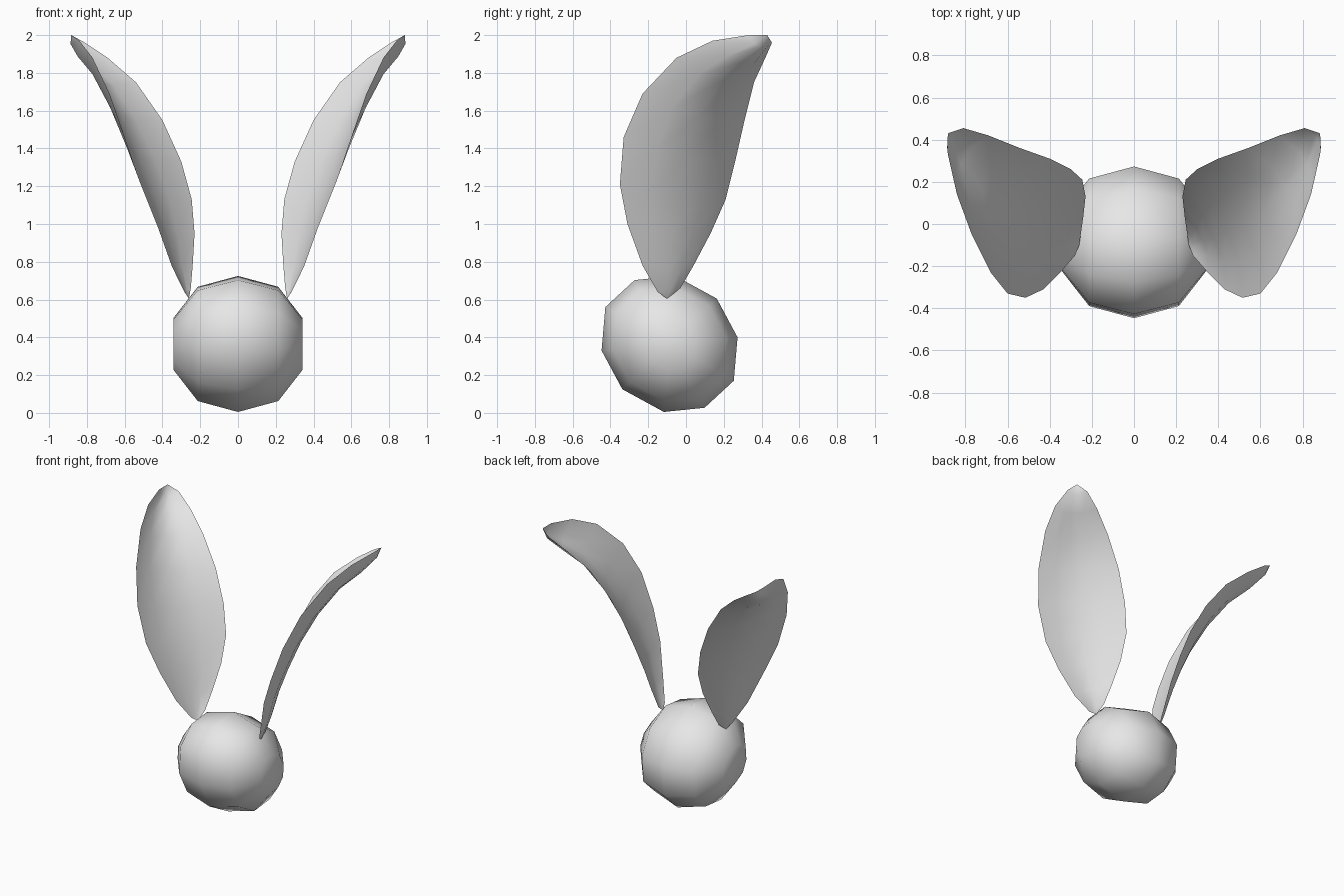
import bpy, bmesh
from mathutils import Vector

if "Cube" in bpy.data.objects:
    bpy.data.objects.remove(bpy.data.objects["Cube"], do_unlink=True)

# Single plain grey material
grey = bpy.data.materials.new("light_grey")
grey.use_nodes = True
grey.diffuse_color = (0.8, 0.8, 0.8, 1)
grey.node_tree.nodes["Principled BSDF"].inputs["Base Color"].default_value = (0.8, 0.8, 0.8, 1)


def finish(name, bm):
    """Turn a bmesh into a smooth-shaded grey object."""
    mesh = bpy.data.meshes.new(name)
    for f in bm.faces:
        f.smooth = True
    bm.to_mesh(mesh)
    bm.free()
    mesh.materials.append(grey)
    obj = bpy.data.objects.new(name, mesh)
    bpy.context.scene.collection.objects.link(obj)
    return obj


# Head: ten-sided side outline (half of it, the rest is point-symmetric),
# shrunk towards both sides into a coarse ball with small flat caps
HALF = [(0.25, 0.24), (0.03, 0.36), (-0.185, 0.338), (-0.34, 0.195), (-0.36, -0.035)]
OUTLINE = HALF + [(-y, -z) for y, z in HALF]
RINGS = [(-0.342, 0.38), (-0.213, 0.84), (0, 1), (0.213, 0.84), (0.342, 0.38)]
bm = bmesh.new()
rings = [[bm.verts.new((x, -0.087 + y * s, 0.365 + z * s)) for y, z in OUTLINE]
         for x, s in RINGS]
for r, t in zip(rings, rings[1:]):
    for k in range(10):
        j = (k + 1) % 10
        bm.faces.new((r[k], r[j], t[j], t[k]))
bm.faces.new(rings[0])
bm.faces.new(rings[-1])
bmesh.ops.recalc_face_normals(bm, faces=bm.faces[:])
finish("head", bm)

# Ear rims from base to tip: front edge, back edge, depth of the hollow
BASE, TIP = Vector((0.26, -0.10, 0.605)), Vector((0.883, 0.43, 2.0))
STATIONS = [
    ((0.28, -0.15, 0.64), (0.25, -0.03, 0.66), 0.015),
    ((0.35, -0.23, 0.78), (0.24, 0.04, 0.78), 0.035),
    ((0.43, -0.31, 1.00), (0.23, 0.13, 0.95), 0.055),
    ((0.515, -0.35, 1.21), (0.245, 0.21, 1.13), 0.07),
    ((0.60, -0.33, 1.46), (0.30, 0.26, 1.33), 0.085),
    ((0.68, -0.23, 1.69), (0.40, 0.31, 1.55), 0.095),
    ((0.77, -0.05, 1.88), (0.54, 0.36, 1.75), 0.095),
    ((0.84, 0.14, 1.97), (0.69, 0.42, 1.88), 0.09),
    ((0.883, 0.33, 2.00), (0.81, 0.455, 1.96), 0.05),
]
BULGE = (0, 0.85, 1, 0.85, 0)


def ear(name, side):
    bm = bmesh.new()
    flip = Vector((side, 1, 1))
    mids = [BASE] + [(Vector(f) + Vector(b)) / 2 for f, b, d in STATIONS] + [TIP]
    rows = []
    for i, (f, b, depth) in enumerate(STATIONS):
        f, b = Vector(f), Vector(b)
        out = (mids[i + 2] - mids[i]).cross(f - b).normalized()
        rows.append([bm.verts.new((f.lerp(b, k / 4) + out * depth * w) * flip)
                     for k, w in enumerate(BULGE)])
    # Skin between neighbouring rows, then fan to the two end points
    for r, s in zip(rows, rows[1:]):
        for k in range(4):
            bm.faces.new((r[k], r[k + 1], s[k + 1], s[k]))
    base, tip = bm.verts.new(BASE * flip), bm.verts.new(TIP * flip)
    for k in range(4):
        bm.faces.new((base, rows[0][k + 1], rows[0][k]))
        bm.faces.new((tip, rows[-1][k], rows[-1][k + 1]))
    if side < 0:
        bmesh.ops.reverse_faces(bm, faces=bm.faces[:])
    finish(name, bm)


ear("left_ear", 1)
ear("right_ear", -1)
